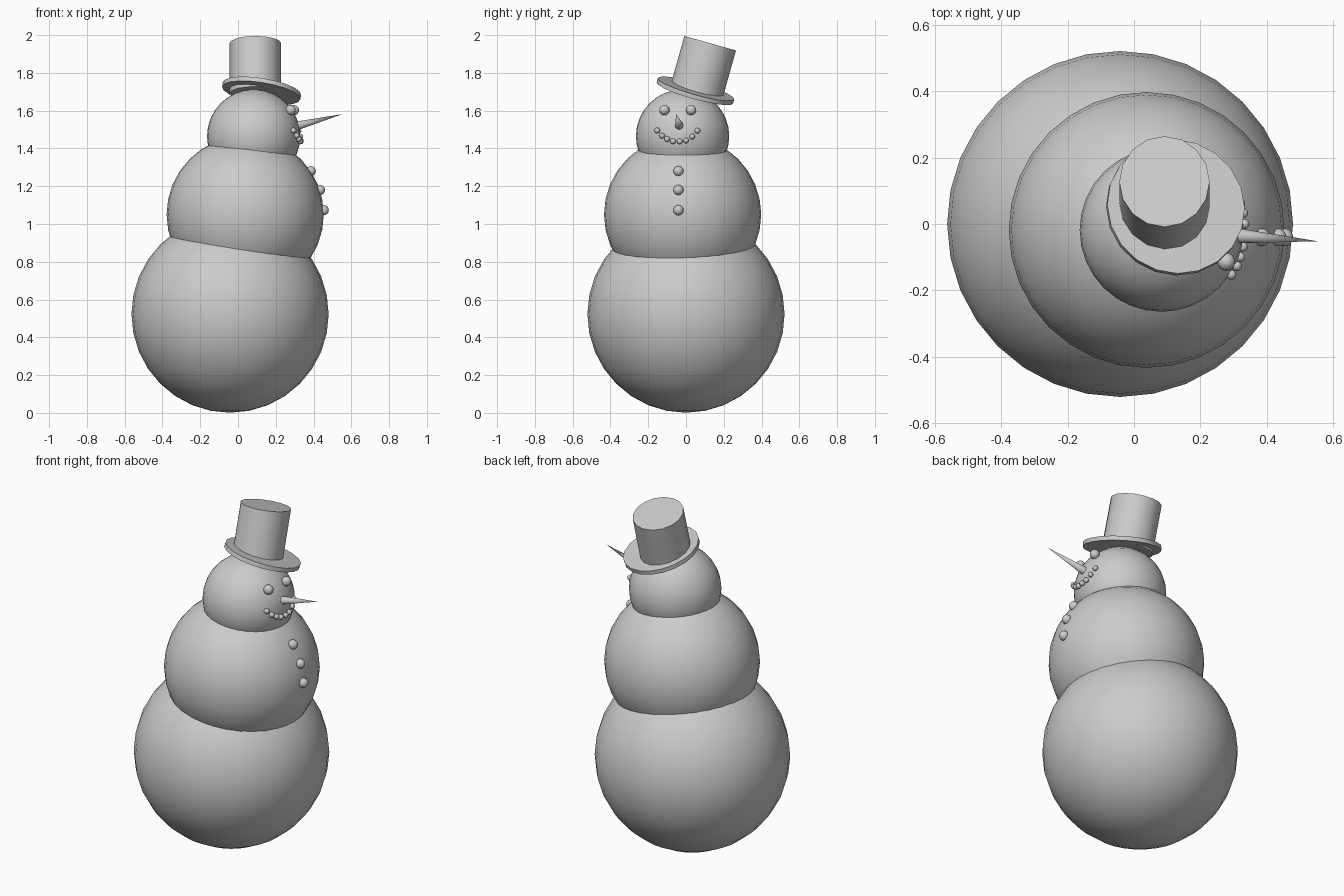
import bpy, math
from mathutils import Vector

if "Cube" in bpy.data.objects:
    bpy.data.objects.remove(bpy.data.objects["Cube"])


def finish(obj, name):
    obj.name = name
    bpy.ops.object.shade_smooth_by_angle(angle=math.radians(35))
    return obj


def ball(name, centre, radius, seg=32, rings=16):
    bpy.ops.mesh.primitive_uv_sphere_add(segments=seg, ring_count=rings,
                                         radius=radius, location=centre)
    obj = bpy.context.object
    obj.name = name
    bpy.ops.object.shade_smooth()
    return obj


def cone_between(name, a, b, r1, r2, seg, scale=(1, 1, 1)):
    a, b = Vector(a), Vector(b)
    bpy.ops.mesh.primitive_cone_add(vertices=seg, radius1=r1, radius2=r2,
                                    depth=(b - a).length, location=(a + b) / 2)
    obj = bpy.context.object
    obj.rotation_euler = Vector((0, 0, 1)).rotation_difference(b - a).to_euler()
    obj.scale = scale
    return finish(obj, name)


def pebble(name, centre, reach, y, z, radius):
    # Small ball set on the +x side of a snowball
    cx, cy, cz = centre
    x = cx + math.sqrt(reach ** 2 - (y - cy) ** 2 - (z - cz) ** 2)
    return ball(name, (x, y, z), radius, 16, 8)


# Three snowballs
body = (0.038, -0.018, 1.05)
head = (0.083, -0.018, 1.465)
ball("bottom_snowball", (-0.042, 0, 0.523), 0.522)
ball("middle_snowball", body, 0.416)
ball("head_snowball", head, 0.247)

# Top hat: brim sits more tilted to the side than the crown
brim_c = Vector((0.125, 0.05, 1.705))
brim_n = Vector((0.155, 0.265, 0.952)).normalized() * 0.012
cone_between("hat_brim", brim_c - brim_n, brim_c + brim_n, 0.21, 0.21, 20)
cone_between("hat_crown", (0.092, 0.053, 1.69), (0.092, 0.128, 1.957),
             0.142, 0.142, 16, (0.96, 1, 1))

# Eyes
for side, y in (("left", 0.027), ("right", -0.114)):
    pebble(f"eye_{side}", head, 0.258, y, 1.603, 0.027)

# Nose
cone_between("nose", (0.29, -0.034, 1.514), (0.554, -0.052, 1.582), 0.025, 0.0, 12)

# Mouth pebbles
mouth = [(-0.153, 1.495), (-0.127, 1.468), (-0.1, 1.45), (-0.069, 1.438),
         (-0.033, 1.437), (0.0, 1.442), (0.033, 1.463), (0.061, 1.494)]
for i, (y, z) in enumerate(mouth):
    pebble(f"mouth_pebble_{i + 1}", head, 0.252, y, z, 0.015)

# Buttons
for i, z in enumerate((1.28, 1.18, 1.073)):
    pebble(f"button_{i + 1}", body, 0.417, -0.04, z, 0.027)
